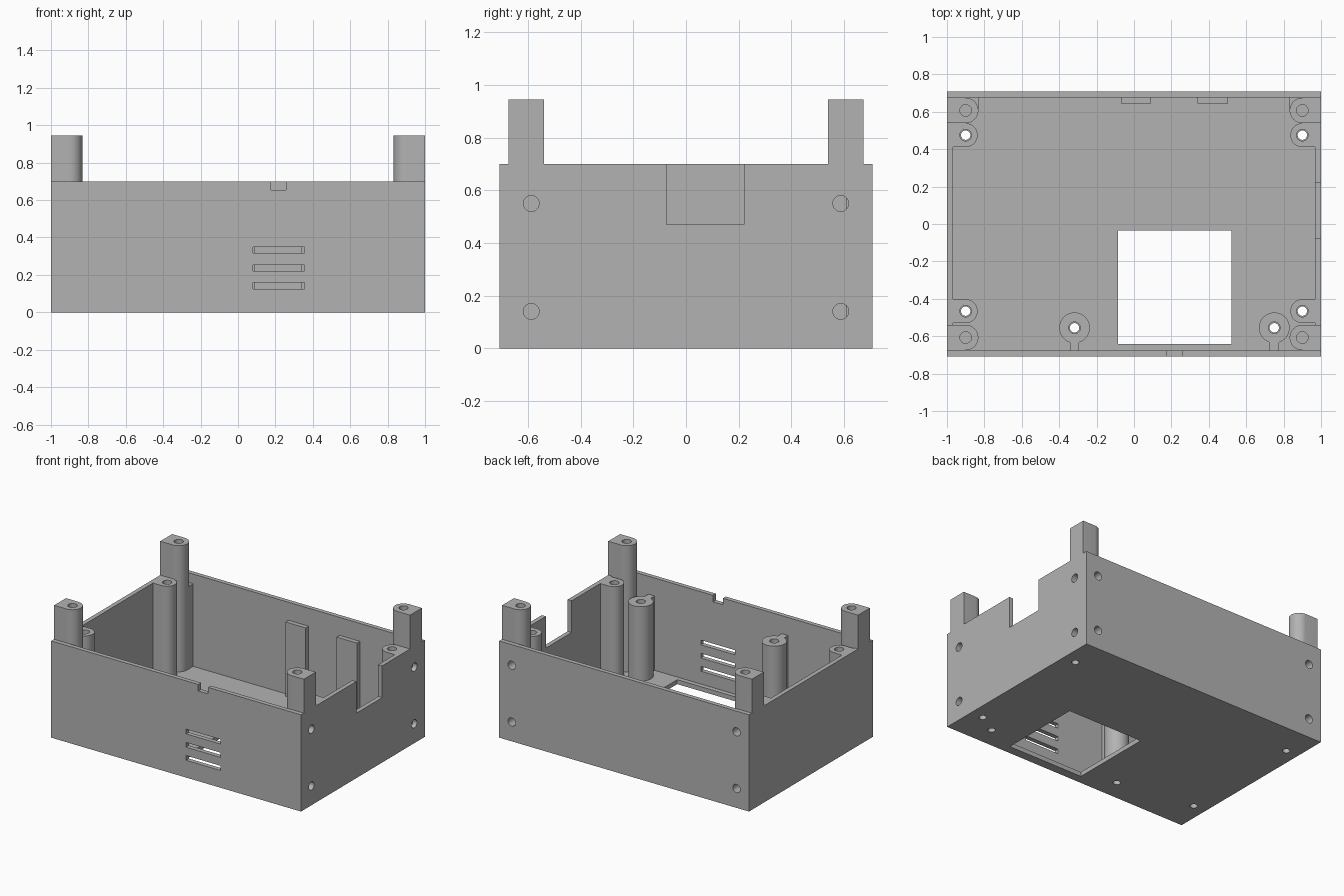
import bpy, bmesh, math
from mathutils import Matrix, Vector

if "Cube" in bpy.data.objects:
    bpy.data.objects.remove(bpy.data.objects["Cube"])

grey = bpy.data.materials.new("mid grey plastic")
grey.use_nodes = True
COLOUR = (0.45, 0.45, 0.45, 1)
grey.diffuse_color = COLOUR
grey.node_tree.nodes["Principled BSDF"].inputs["Base Color"].default_value = COLOUR

HX, HY, TOP, WALL = 1.0, 0.708, 0.70, 0.032
IX, IY = HX - WALL, HY - WALL
POST_X, POST_Y, POST_R, POST_TOP = 0.9, 0.607, 0.068, 0.945
LOW_TOP = 0.57


def to_object(name, bm):
    bmesh.ops.recalc_face_normals(bm, faces=bm.faces)
    mesh = bpy.data.meshes.new(name)
    bm.to_mesh(mesh)
    bm.free()
    mesh.materials.append(grey)
    obj = bpy.data.objects.new(name, mesh)
    bpy.context.collection.objects.link(obj)
    return obj


def box(name, x0, x1, y0, y1, z0, z1):
    bm = bmesh.new()
    size = Matrix.Diagonal((x1 - x0, y1 - y0, z1 - z0, 1))
    centre = Matrix.Translation(((x0 + x1) / 2, (y0 + y1) / 2, (z0 + z1) / 2))
    bmesh.ops.create_cube(bm, size=1, matrix=centre @ size)
    return to_object(name, bm)


def rod(name, start, end, radius):
    start, end = Vector(start), Vector(end)
    axis = end - start
    turn = axis.to_track_quat('Z', 'Y').to_matrix().to_4x4()
    bm = bmesh.new()
    bmesh.ops.create_cone(bm, cap_ends=True, segments=32, radius1=radius, radius2=radius,
                          depth=axis.length,
                          matrix=Matrix.Translation((start + end) / 2) @ turn)
    return to_object(name, bm)


def extrude(name, outline, z0, z1):
    bm = bmesh.new()
    face = bm.faces.new([bm.verts.new((x, y, z0)) for x, y in outline])
    moved = bmesh.ops.extrude_face_region(bm, geom=[face])["geom"]
    bmesh.ops.translate(bm, vec=(0, 0, z1 - z0),
                        verts=[v for v in moved if isinstance(v, bmesh.types.BMVert)])
    return to_object(name, bm)


def d_outline(side, cy, r, outer):
    """Half round facing the middle, flat against the side wall."""
    arc = [math.pi / 2 + math.pi * i / 16 for i in range(17)]
    pts = [(POST_X + r * math.cos(a), cy + r * math.sin(a)) for a in arc]
    return [(side * x, y) for x, y in pts + [(outer, cy - r), (outer, cy + r)]]


def keyhole_outline(cx, cy, r, half, y_end):
    """Round post with a narrow rib running to the front wall."""
    gap = math.asin(half / r)
    a0, sweep = -math.pi / 2 + gap, 2 * math.pi - 2 * gap
    arc = [a0 + sweep * i / 32 for i in range(33)]
    pts = [(cx + r * math.cos(a), cy + r * math.sin(a)) for a in arc]
    return pts + [(cx - half, y_end), (cx + half, y_end)]


solids, cutters = [], []


def add(obj, cuts=()):
    for c in cuts:
        mod = obj.modifiers.new("cut", 'BOOLEAN')
        mod.operation, mod.solver, mod.object = 'DIFFERENCE', 'EXACT', c
    solids.append(obj)


def cutter(obj):
    obj.hide_render = True
    cutters.append(obj)
    return obj


# Case openings: cavity, floor window, side notch, front notch, vents
case_cuts = [cutter(box("cavity", -IX, IX, -IY, IY, WALL, 1)),
             cutter(box("floor_window", -0.085, 0.52, -0.642, -0.035, -0.1, 0.1)),
             cutter(box("side_notch", 0.9, 1.1, -0.075, 0.22, 0.47, 1)),
             cutter(box("front_notch", 0.177, 0.257, -0.8, -0.6, 0.653, 1))]
for z in (0.142, 0.237, 0.333):
    case_cuts.append(cutter(box("vent", 0.08, 0.355, -0.8, -0.6, z - 0.017, z + 0.017)))

# Screw holes in the left wall and back wall, blind into the corner posts
side_holes, back_holes = {}, {}
for s in (-1, 1):
    side_holes[s] = [cutter(rod("side_hole", (1.1, s * 0.588, z), (0.87, s * 0.588, z), 0.03))
                     for z in (0.14, 0.55)]
    back_holes[s] = [cutter(rod("back_hole", (s * POST_X, 0.8, z), (s * POST_X, 0.58, z), 0.03))
                     for z in (0.14, 0.55)]
    case_cuts += side_holes[s] + back_holes[s]

# Corner posts standing above the rim, flush with the outer sides
for sx in (-1, 1):
    clearance = cutter(box("wall_clearance", min(sx * IX, sx * 1.2), max(sx * IX, sx * 1.2),
                           -1, 1, -0.1, TOP))
    for sy in (-1, 1):
        bore = cutter(rod("bore", (sx * POST_X, sy * POST_Y, 0.7),
                          (sx * POST_X, sy * POST_Y, 1.1), 0.031))
        cuts = [clearance, bore]
        if sx > 0:
            cuts += side_holes[sy]
        if sy > 0:
            cuts += back_holes[sx]
        outline = d_outline(sx, sy * POST_Y, POST_R, HX)
        add(extrude("corner_post", outline, WALL, POST_TOP), cuts)
    # Backing blocks that fill behind the rear posts
    x0, x1 = sorted((sx * (POST_X - POST_R), sx * IX))
    add(box("post_backing", x0, x1, POST_Y, IY, WALL, 0.63), back_holes[sx])

    # Rim-height posts with holes through the floor
    for cy in (0.475, -0.466):
        hole = cutter(rod("through_hole", (sx * POST_X, cy, WALL), (sx * POST_X, cy, 1), 0.031))
        case_cuts.append(cutter(rod("floor_hole", (sx * POST_X, cy, -0.1),
                                    (sx * POST_X, cy, 0.1), 0.025)))
        add(extrude("rim_post", d_outline(sx, cy, 0.064, IX), WALL, TOP), [hole])

# Round posts with ribs beside the floor window
for cx in (-0.318, 0.75):
    cy = -0.555
    hole = cutter(rod("through_hole", (cx, cy, WALL), (cx, cy, 1), 0.031))
    case_cuts.append(cutter(rod("floor_hole", (cx, cy, -0.1), (cx, cy, 0.1), 0.025)))
    add(extrude("ribbed_post", keyhole_outline(cx, cy, 0.082, 0.025, -IY), WALL, LOW_TOP), [hole])

# Flat tabs on the back wall
for x in (-0.07, 0.34):
    add(box("back_tab", x, x + 0.162, 0.643, IY, WALL, LOW_TOP))

add(box("case", -HX, HX, -HY, HY, 0, TOP), case_cuts)

# Apply the cuts, smooth the round faces, drop the cutters
bpy.ops.object.select_all(action='DESELECT')
for obj in solids:
    obj.select_set(True)
bpy.context.view_layer.objects.active = solids[-1]
bpy.ops.object.convert(target='MESH')
bpy.ops.object.shade_smooth_by_angle(angle=math.radians(30))
for c in cutters:
    bpy.data.objects.remove(c)
